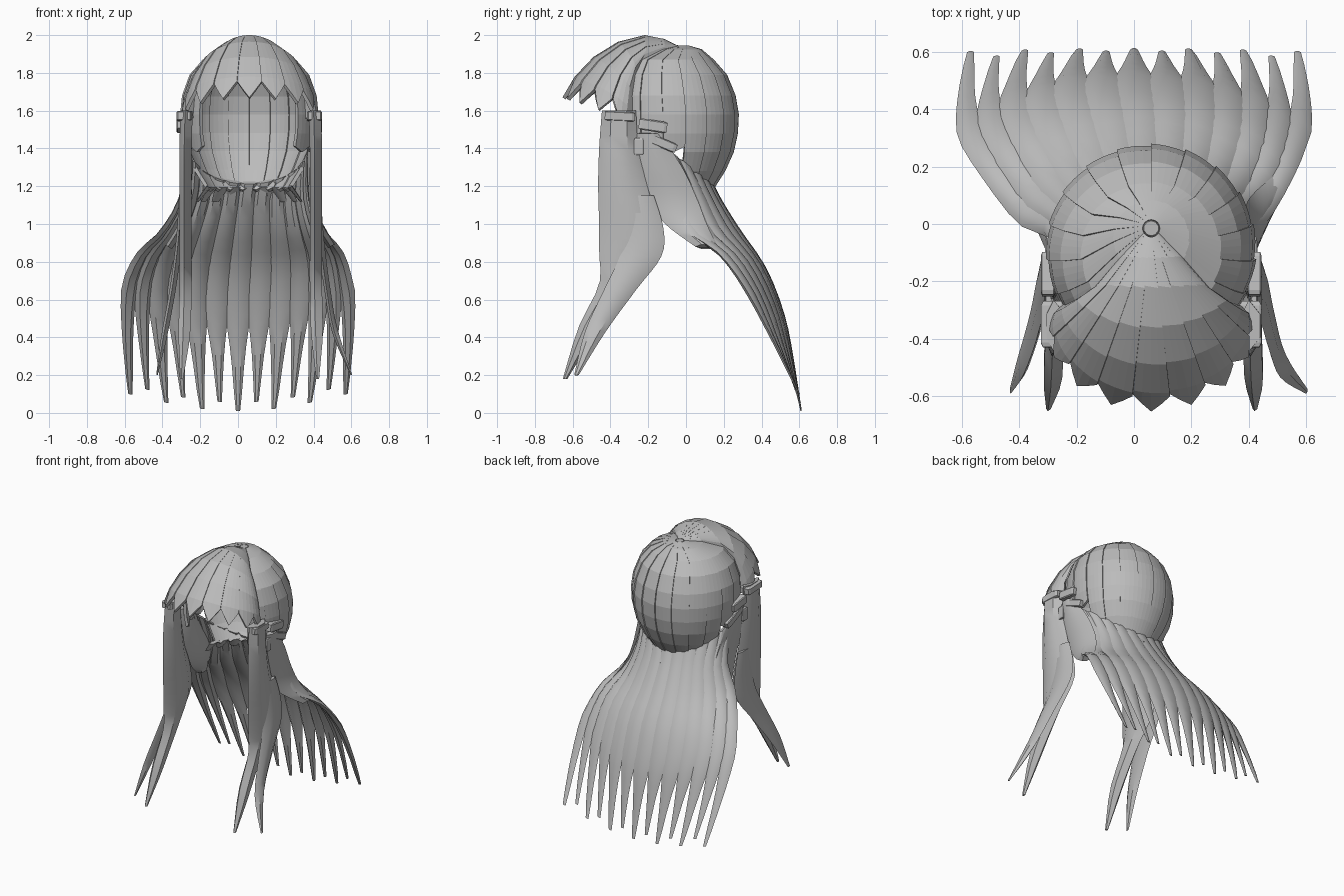
import bpy, bmesh, math
from mathutils import Vector

if "Cube" in bpy.data.objects:
    bpy.data.objects.remove(bpy.data.objects["Cube"])

hair = bpy.data.materials.new("grey_hair")
hair.use_nodes = True
GREY = (0.5, 0.5, 0.5, 1)
hair.diffuse_color = GREY
hair.node_tree.nodes["Principled BSDF"].inputs["Base Color"].default_value = GREY
CX = 0.06  # the head sits slightly to its left


def finish(name, bm, smooth=None, thick=0):
    bmesh.ops.remove_doubles(bm, verts=bm.verts, dist=0.0005)
    bmesh.ops.recalc_face_normals(bm, faces=bm.faces)
    mesh = bpy.data.meshes.new(name)
    bm.to_mesh(mesh)
    bm.free()
    mesh.materials.append(hair)
    ob = bpy.data.objects.new(name, mesh)
    bpy.context.collection.objects.link(ob)
    if thick:
        mod = ob.modifiers.new("thickness", 'SOLIDIFY')
        mod.thickness = thick
        mod.offset = -1
    if smooth:
        bpy.ops.object.select_all(action='DESELECT')
        ob.select_set(True)
        bpy.context.view_layer.objects.active = ob
        bpy.ops.object.shade_smooth_by_angle(angle=math.radians(smooth))
    return ob


def skin(bm, rows, closed=False):
    grid = [[bm.verts.new(p) for p in row] for row in rows]
    n = len(grid[0])
    for a, b in zip(grid, grid[1:]):
        for i in range(n if closed else n - 1):
            j = (i + 1) % n
            bm.faces.new((a[i], a[j], b[j], b[i]))
    if closed:
        bm.faces.new(grid[0])
        bm.faces.new(grid[-1])


def spline(pts, s):
    """Catmull-Rom point at s in 0..1 along pts."""
    f = min(max(s, 0), 1) * (len(pts) - 1)
    i = min(int(f), len(pts) - 2)
    t = f - i
    p0, p1, p2, p3 = (Vector(pts[min(max(k, 0), len(pts) - 1)]) for k in range(i - 1, i + 3))
    return 0.5 * (2 * p1 + (p2 - p0) * t + (2 * p0 - 5 * p1 + 4 * p2 - p3) * t ** 2
                  + (3 * p1 - p0 - 3 * p2 + p3) * t ** 3)


SECTION = [(-1, 0), (-.45, .8), (.45, .8), (1, 0), (.45, -.5), (-.45, -.5)]


def lock(name, centre, across, thick, steps=16):
    """Lens-shaped lock: centre(s) gives a point, across(s) its half width vector."""
    rows = []
    for k in range(steps + 1):
        s = k / steps
        c, w = centre(s), across(s)
        tangent = centre(min(s + .02, 1)) - centre(max(s - .02, 0))
        n = tangent.cross(w).normalized() * thick * min(1, w.length / .05)
        rows.append([c + w * a + n * b for a, b in SECTION])
    bm = bmesh.new()
    skin(bm, rows, closed=True)
    return finish(name, bm, smooth=35)


# Ring profile of the cap: radius, centre y, height
CAP = [(.03, -.015, 1.945), (.13, -.05, 1.925), (.24, -.1, 1.87), (.31, -.1, 1.79),
       (.35, -.095, 1.68), (.36, -.088, 1.58), (.355, -.088, 1.48), (.335, -.09, 1.38),
       (.29, -.09, 1.28), (.22, -.09, 1.17)]
FRINGE = [(.03, -.015, 1.945), (.1, -.015, 1.98), (.2, -.015, 2.0), (.34, -.015, 1.965),
          (.47, -.015, 1.885), (.57, -.015, 1.78), (.635, -.015, 1.67)]
SPAN = 58  # half angle of the fringe, degrees from the front


def cap_point(deg, row, lift, fringe):
    ring = Vector(CAP[row])
    if fringe:
        ring = ring.lerp(Vector(FRINGE[row]), math.cos(deg / SPAN * math.pi / 2) ** .6)
    a = math.radians(deg)
    r = ring.x + lift * min(1, row / 2)
    return Vector((CX + r * math.sin(a), ring.y - r * math.cos(a), ring.z))


def gores(name, start, end, count, last, tooth=0.0, fringe=False, cols=4):
    """Overlapping wedges of hair radiating from the crown."""
    bm = bmesh.new()
    width = (end - start) / count
    for g in range(count):
        rows = [[cap_point(start + width * (g + c / cols), row, .008 * c / cols, fringe)
                 for c in range(cols + 1)] for row in range(last + 1)]
        for c in range(cols + 1):
            point = abs(2 * c / cols - 1)
            rows[-1][c] = rows[-1][c].lerp(rows[-2][c], tooth * point)
        skin(bm, rows)
    finish(name, bm, thick=.02)


gores("back_cap", 104, 256, 8, 9, .15)
gores("left_cap_side", 46, 104, 3, 7, .3)
gores("right_cap_side", 256, 314, 3, 7, .3)
gores("fringe", -SPAN, SPAN, 9, 6, .8, True)

# Crown button closing the parting
bm = bmesh.new()
bmesh.ops.create_cone(bm, cap_ends=True, segments=10, radius1=.034, radius2=.026, depth=.02)
finish("crown_button", bm).location = (CX, -.015, 1.935)

# Long back hair: blends from a centre path to a side path
MIDDLE = [(0, .13, 1.22), (0, .18, 1.12), (0, .28, .96), (0, .41, .77),
          (0, .5, .55), (0, .555, .32), (0, .61, .01)]
SIDE = [(.33, -.14, 1.42), (.34, -.02, 1.16), (.42, .04, .97), (.52, .2, .84),
        (.575, .33, .66), (.585, .45, .42), (.57, .6, .1)]


def back_point(t, s):
    m, e = spline(MIDDLE, s), spline(SIDE, s)
    arc = math.sin(t * math.pi / 2)
    p = m.lerp(e, 1 - math.cos(t * math.pi / 2))
    p.x = e.x * (arc + (t - arc) * s) + CX * max(0, 1 - 1.6 * s)
    return p


def back_lock(i, count):
    t = 2 * i / (count - 1) - 1
    cut = 1 - (.035 if i % 2 else 0)

    def across(s):
        taper = 1 if s < .7 else 1 - .8 * ((s - .7) / .3) ** .9
        d = back_point(t + .04, s * cut) - back_point(t - .04, s * cut)
        return d / .08 * (1.2 / (count - 1)) * taper
    lock(f"back_lock_{i + 1}", lambda s: back_point(t, s * cut), across, .025)


for i in range(13):
    back_lock(i, 13)


# Front side hair: a broad hanging panel that splits into curling ends
def side_lock(name, side, pts, widths, thick):
    path = [(CX + side * x, y, z) for x, y, z in pts]
    wide = [(0, w, 0) for w in widths]
    lock(name, lambda s: spline(path, s), lambda s: spline(wide, s), thick, 20)


def block(name, centre, size, tilt=0):
    bm = bmesh.new()
    bmesh.ops.create_cube(bm, size=1)
    ob = finish(name, bm)
    ob.location, ob.scale, ob.rotation_euler.x = centre, size, tilt
    bevel = ob.modifiers.new("soft_edge", 'BEVEL')
    bevel.width = .1


for side, label in ((1, "left"), (-1, "right")):
    side_lock(label + "_front_panel", side,
              [(.34, -.355, 1.6), (.345, -.355, 1.4), (.345, -.335, 1.2), (.345, -.3, 1.0),
               (.345, -.3, .85), (.345, -.375, .68), (.35, -.515, .45), (.36, -.64, .18)],
              [.09, .105, .13, .16, .16, .085, .055, .012], .05)
    out = .54 if side > 0 else .49
    side_lock(label + "_front_curl", side,
              [(.36, -.24, 1.15), (.37, -.22, .98), (.385, -.24, .83), (.41, -.35, .65),
               (.45, -.48, .43), (out, -.58, .2)],
              [.07, .1, .11, .085, .055, .012], .025)
    # Strip swept back behind the panel into the back hair
    side_lock(label + "_swept_strip", side,
              [(.35, -.2, 1.48), (.335, -.14, 1.3), (.33, -.07, 1.13), (.36, 0, 1.0),
               (.43, .11, .88)],
              [.06, .12, .13, .11, .06], .03)
    # Hair ties
    block(label + "_upper_tie", (CX + side * .36, -.175, 1.52), (.05, .15, .06), -.15)
    block(label + "_lower_tie", (CX + side * .345, -.13, 1.43), (.05, .17, .05), -.4)
    block(label + "_panel_band", (CX + side * .345, -.35, 1.57), (.08, .16, .05), -.05)
    block(label + "_tie_end", (CX + side * .355, -.25, 1.41), (.03, .05, .09))

# Short tufts at the nape
for k in range(9):
    a = math.radians(-80 + 20 * k)
    out = Vector((math.sin(a), math.cos(a), 0))
    root = Vector((CX, -.09, 1.2)) + out * .22
    lock(f"nape_tuft_{k + 1}", lambda s: root + out * .06 * s - Vector((0, 0, .08 * s)),
         lambda s: Vector((out.y, -out.x, 0)) * (.05 - .025 * s), .015, 3)
